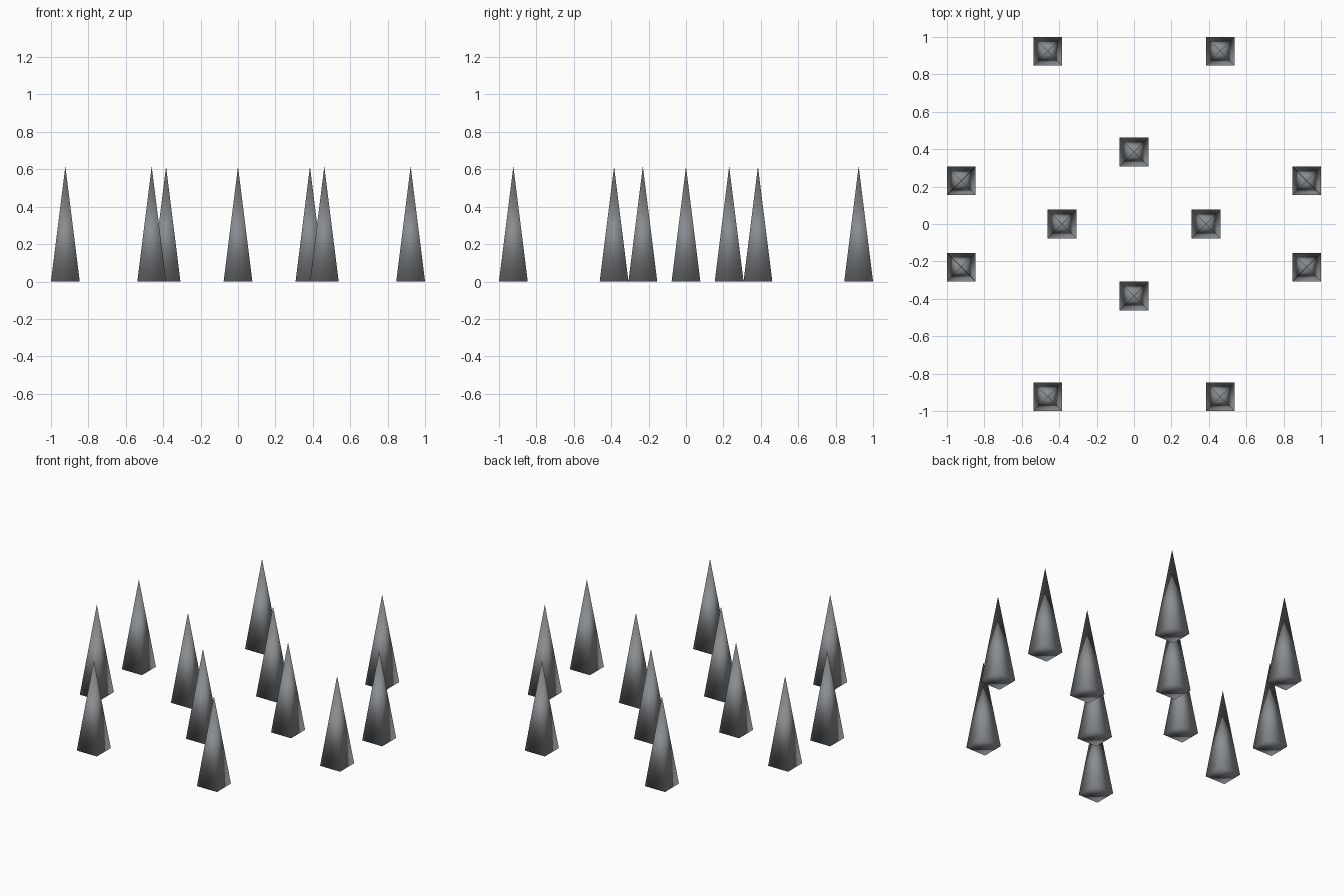
import bpy
import math

if "Cube" in bpy.data.objects:
    bpy.data.objects.remove(bpy.data.objects["Cube"])

U = 2 / 13            # width of one spike base
HEIGHT = 4 * U

# Dark slate colour shared by all spikes
slate = bpy.data.materials.new("slate")
slate.diffuse_color = (0.25, 0.265, 0.28, 1)
slate.use_nodes = True
slate.node_tree.nodes["Principled BSDF"].inputs["Base Color"].default_value = slate.diffuse_color


def spike(name, x, y):
    # Four-sided pyramid with a closed square base
    bpy.ops.mesh.primitive_cone_add(
        vertices=4, radius1=U / math.sqrt(2), radius2=0, depth=HEIGHT,
        location=(x * U, y * U, HEIGHT / 2), rotation=(0, 0, math.pi / 4))
    obj = bpy.context.object
    obj.name = name
    obj.data.materials.append(slate)
    bpy.ops.object.transform_apply(location=False, rotation=True, scale=True)
    bpy.ops.object.shade_smooth()


for s in (-1, 1):
    # Inner diamond of four spikes
    spike("inner_spike_" + ("left" if s < 0 else "right"), 2.5 * s, 0)
    spike("inner_spike_" + ("front" if s < 0 else "back"), 0, 2.5 * s)

    # Outer ring: pairs at the front, back, left and right
    for t in (-1, 1):
        where = ("front" if t < 0 else "back") + ("_left" if s < 0 else "_right")
        spike("end_spike_" + where, 3 * s, 6 * t)
        spike("side_spike_" + where, 6 * s, 1.5 * t)
